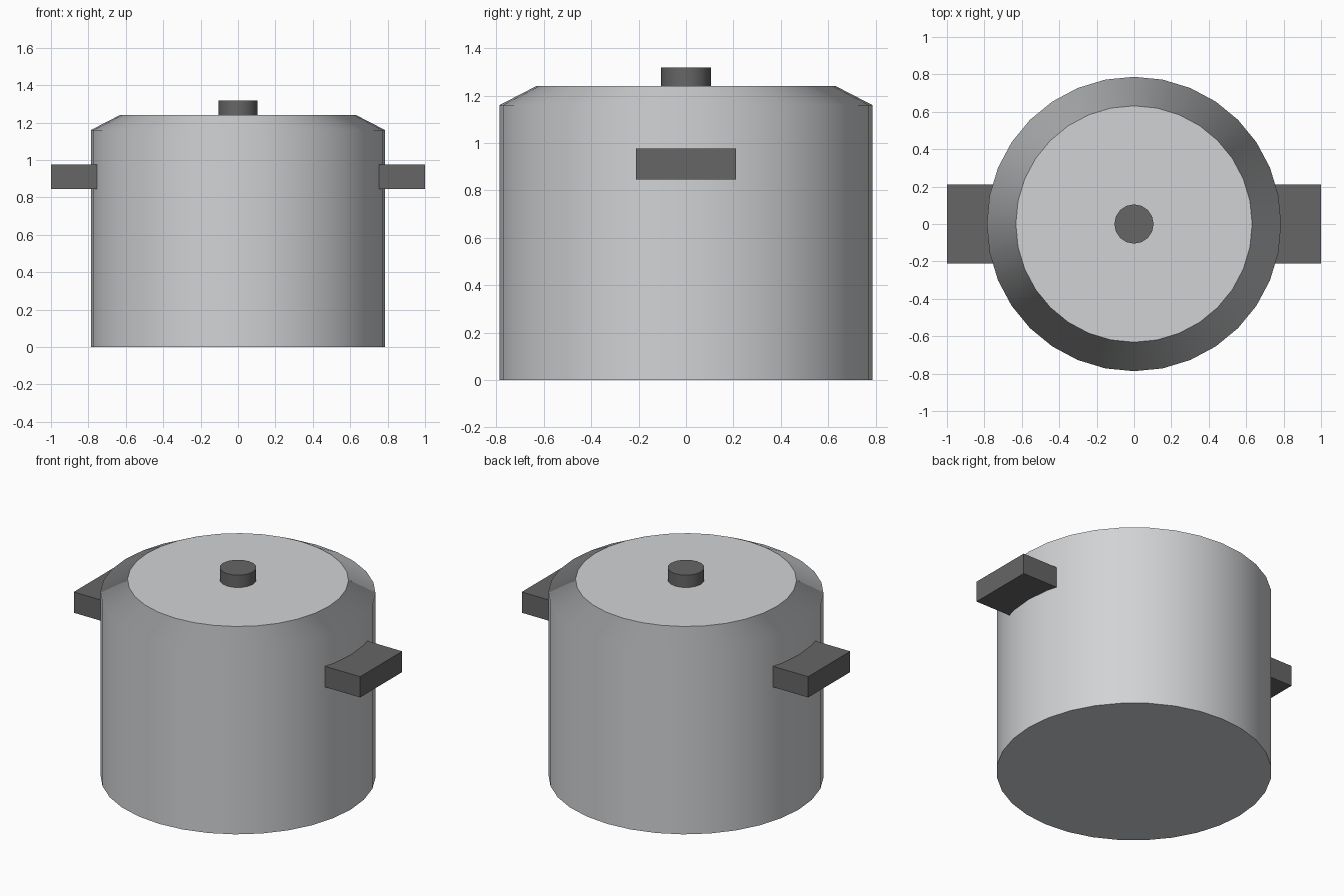
import bpy
import bmesh
from mathutils import Matrix, Vector

cube = bpy.data.objects.get("Cube")
if cube:
    bpy.data.objects.remove(cube, do_unlink=True)


def make_material(name, color):
    mat = bpy.data.materials.new(name)
    mat.use_nodes = True
    mat.diffuse_color = color
    mat.node_tree.nodes["Principled BSDF"].inputs["Base Color"].default_value = color
    return mat


steel = make_material("brushed steel", (0.64, 0.65, 0.665, 1))
plastic = make_material("dark grey plastic", (0.133, 0.133, 0.133, 1))


def finish(name, bm, mat):
    mesh = bpy.data.meshes.new(name)
    bm.to_mesh(mesh)
    bm.free()
    mesh.materials.append(mat)
    obj = bpy.data.objects.new(name, mesh)
    bpy.context.collection.objects.link(obj)
    return obj


def round_part(name, sides, bottom_radius, top_radius, z0, z1, mat, open_side=0):
    """Tapered drum with smooth radial sides and flat caps; open_side drops a cap."""
    bm = bmesh.new()
    bmesh.ops.create_cone(bm, cap_ends=True, segments=sides, radius1=bottom_radius,
                          radius2=top_radius, depth=z1 - z0,
                          matrix=Matrix.Translation((0, 0, (z0 + z1) / 2)))
    bm.normal_update()
    hidden = [f for f in bm.faces if f.normal.z * open_side > 0.99]
    bmesh.ops.delete(bm, geom=hidden, context="FACES")
    for face in bm.faces:
        face.smooth = True
    mesh = finish(name, bm, mat).data

    # Sides shade as an upright cylinder, caps stay flat
    normals = [None] * len(mesh.loops)
    for poly in mesh.polygons:
        for i in poly.loop_indices:
            co = mesh.vertices[mesh.loops[i].vertex_index].co
            flat = abs(poly.normal.z) > 0.99
            normals[i] = poly.normal.copy() if flat else Vector((co.x, co.y, 0)).normalized()
    mesh.normals_split_custom_set(normals)


def box(name, low, high, mat):
    low, high = Vector(low), Vector(high)
    bm = bmesh.new()
    bmesh.ops.create_cube(bm, size=1, matrix=Matrix.Translation((low + high) / 2)
                          @ Matrix.Diagonal((*(high - low), 1)))
    finish(name, bm, mat)


# Pot wall and base, bevelled lid, knob
round_part("pot_body", 32, 0.787, 0.787, 0, 1.16, steel, open_side=1)
round_part("lid", 32, 0.787, 0.632, 1.16, 1.24, steel, open_side=-1)
round_part("lid_knob", 16, 0.105, 0.105, 1.23, 1.318, plastic)

# Side handles, rooted inside the wall
for name, x0, x1 in (("left_handle", 0.72, 1), ("right_handle", -1, -0.72)):
    box(name, (x0, -0.21, 0.845), (x1, 0.21, 0.976), plastic)
